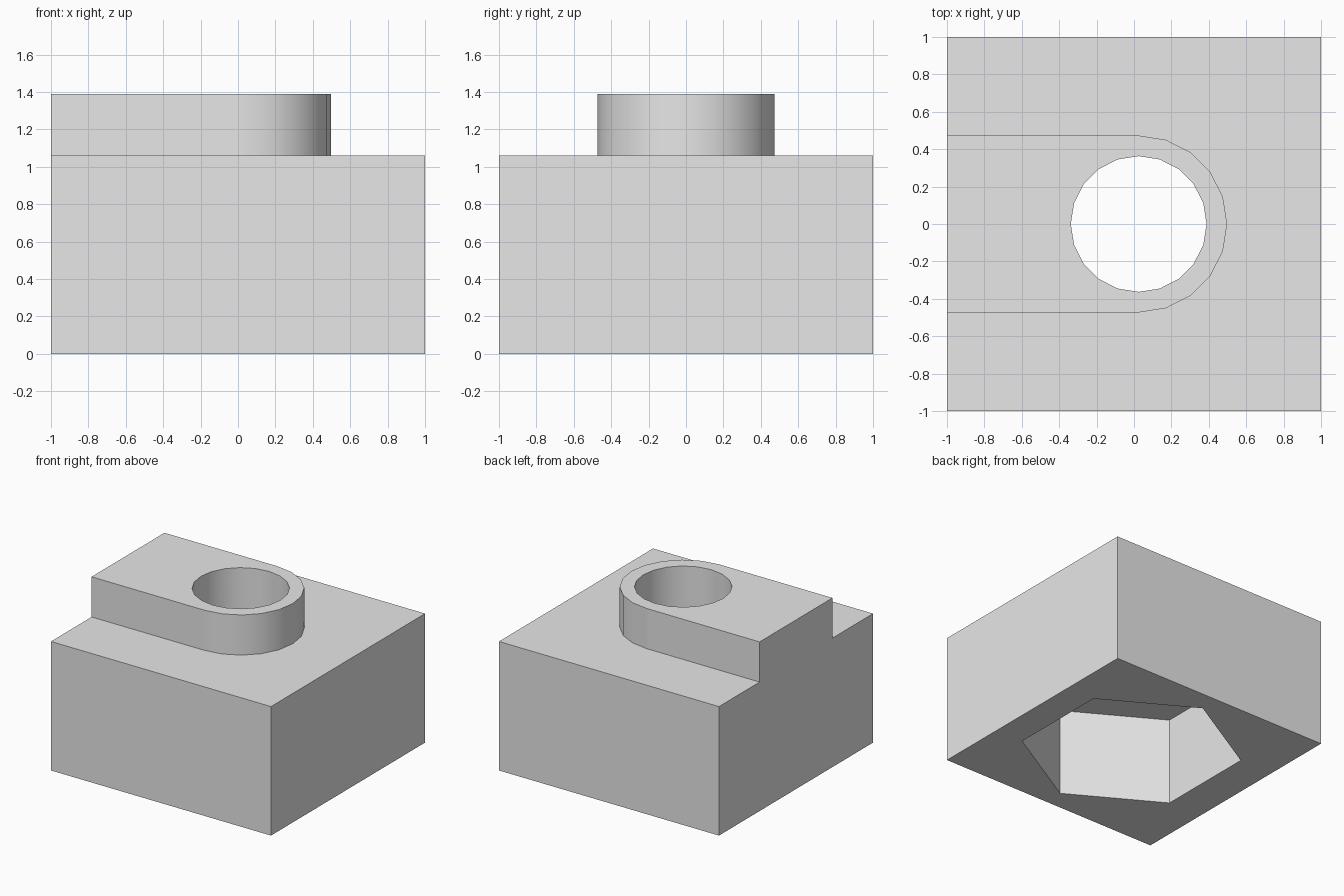
import bpy, bmesh
from math import radians, sin, cos

cube = bpy.data.objects.get("Cube")
if cube:
    bpy.data.objects.remove(cube, do_unlink=True)

HOLE_X = 0.025       # axis shared by the boss, bore and pocket
BOSS_R = 0.473
BASE_TOP, ARM_TOP = 1.06, 1.39

grey = bpy.data.materials.new("light_grey")
grey.use_nodes = True
grey.diffuse_color = (0.8, 0.8, 0.8, 1)
grey.node_tree.nodes["Principled BSDF"].inputs["Base Color"].default_value = (0.8, 0.8, 0.8, 1)


def arc(radius, start, end, steps):
    angles = [radians(start + (end - start) * i / steps) for i in range(steps + 1)]
    return [(HOLE_X + radius * cos(a), radius * sin(a)) for a in angles]


def prism(name, outline, z0, z1):
    """Extrude a counter-clockwise outline from z0 to z1."""
    bm = bmesh.new()
    face = bm.faces.new([bm.verts.new((x, y, z0)) for x, y in outline])
    top = bmesh.ops.extrude_face_region(bm, geom=[face])["geom"]
    bmesh.ops.translate(bm, vec=(0, 0, z1 - z0),
                        verts=[v for v in top if isinstance(v, bmesh.types.BMVert)])
    bmesh.ops.recalc_face_normals(bm, faces=bm.faces)
    mesh = bpy.data.meshes.new(name)
    bm.to_mesh(mesh)
    bm.free()
    mesh.materials.append(grey)
    obj = bpy.data.objects.new(name, mesh)
    bpy.context.collection.objects.link(obj)
    return obj


def combine(target, tool, operation):
    mod = target.modifiers.new(tool.name, "BOOLEAN")
    mod.operation, mod.object, mod.solver = operation, tool, "EXACT"
    bpy.context.view_layer.objects.active = target
    bpy.ops.object.modifier_apply(modifier=mod.name)
    bpy.data.objects.remove(tool, do_unlink=True)


# Square base block
block = prism("base_block", [(-1, -1), (1, -1), (1, 1), (-1, 1)], 0, BASE_TOP)

# Raised arm with a rounded end, flush with the block's side
arm_outline = [(-1, -BOSS_R), (0, -BOSS_R)] + arc(BOSS_R, -90, 90, 10) + [(0, BOSS_R), (-1, BOSS_R)]
combine(block, prism("raised_arm", arm_outline, BASE_TOP - 0.2, ARM_TOP), "UNION")

# Hexagonal pocket underneath and round bore through the top
combine(block, prism("hex_pocket", arc(0.836, 30, 330, 5), -0.2, 0.72), "DIFFERENCE")
combine(block, prism("round_bore", arc(0.363, 0, 342, 19), 0.5, 1.6), "DIFFERENCE")

# Smooth the round walls, keep the corners crisp
bpy.ops.object.select_all(action="DESELECT")
block.select_set(True)
bpy.context.view_layer.objects.active = block
bpy.ops.object.shade_smooth_by_angle(angle=radians(30))
